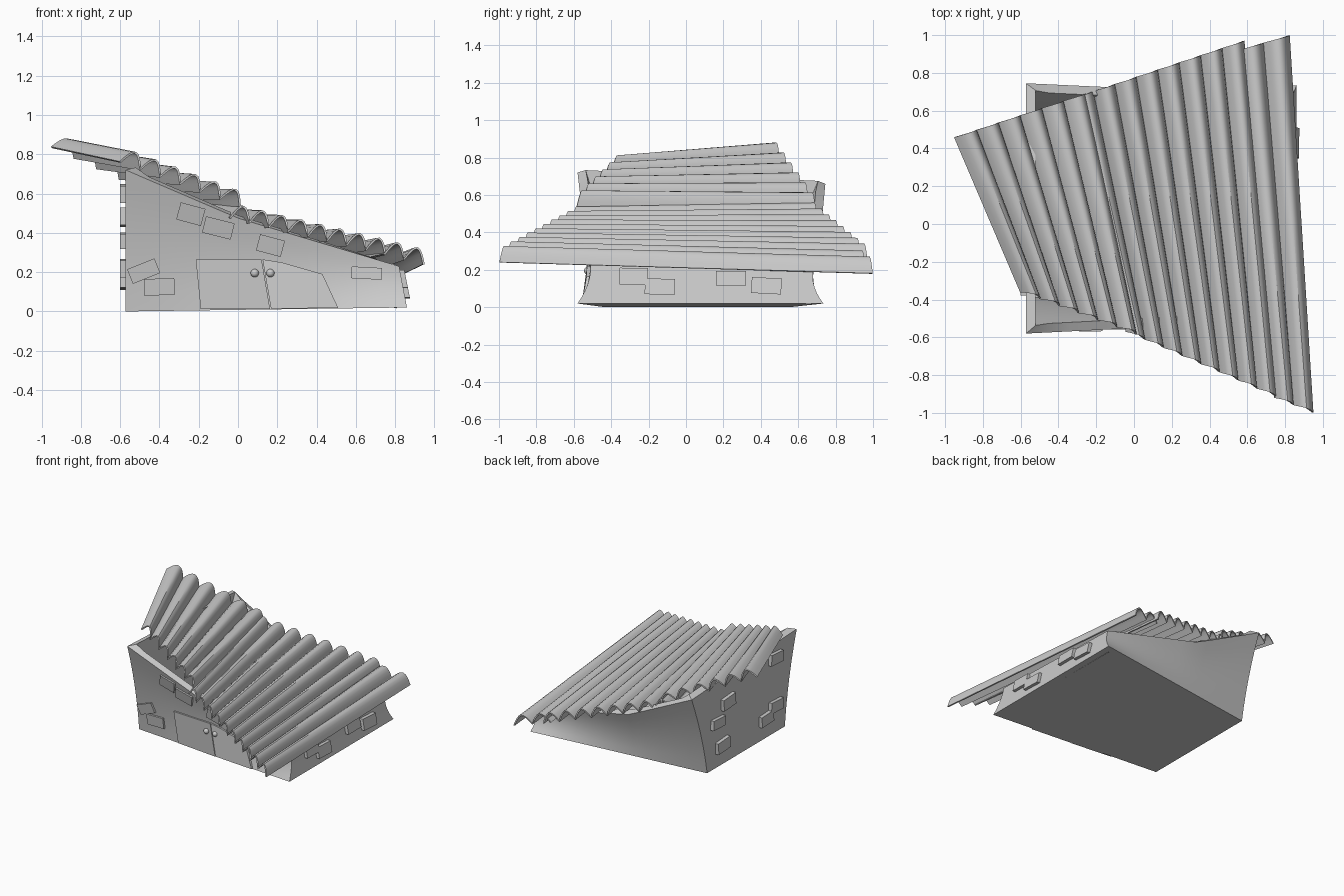
import bpy, bmesh, math
from mathutils import Vector

if "Cube" in bpy.data.objects:
    bpy.data.objects.remove(bpy.data.objects["Cube"])


def lerp(a, b, t):
    return a + (b - a) * t


def make(name, verts, faces, shell=None, smooth=None):
    me = bpy.data.meshes.new(name)
    me.from_pydata(verts, [], faces)
    bm = bmesh.new()
    bm.from_mesh(me)
    bmesh.ops.recalc_face_normals(bm, faces=bm.faces)
    bm.to_mesh(me)
    bm.free()
    ob = bpy.data.objects.new(name, me)
    bpy.context.collection.objects.link(ob)
    bpy.ops.object.select_all(action='DESELECT')
    ob.select_set(True)
    bpy.context.view_layer.objects.active = ob
    if shell:
        m = ob.modifiers.new("thickness", 'SOLIDIFY')
        m.thickness, m.offset, m.use_even_offset = shell
        bpy.ops.object.modifier_apply(modifier=m.name)
    if smooth:
        bpy.ops.object.shade_smooth_by_angle(angle=math.radians(smooth))
    return ob


# Warped wall surfaces: s runs left to right, t runs bottom to top
def wall_top(s, back):
    pts = [0.66, 0.38, 0.19] if back else [0.72, 0.475, 0.23]
    k = 0.41
    return lerp(pts[0], pts[1], s / k) if s < k else lerp(pts[1], pts[2], (s - k) / (1 - k))


def wall_point(s, t, back):
    low = lerp(0.55, 0.735, s) if back else lerp(-0.43, -0.58, s)
    high = lerp(0.745, 0.68, s) if back else lerp(-0.58, -0.51, s)
    bow = 0.08 * t * (1 - t) * (-1 if back else 1)
    x = lerp(-0.572, lerp(0.86, 0.82, t), s)
    return Vector((x, lerp(low, high, t) + bow, lerp(0.02 * s, wall_top(s, back), t)))


def front(x, z):
    s = (x + 0.572) / 1.42
    t = (z - 0.02 * s) / (wall_top(s, False) - 0.02 * s)
    return Vector((x, wall_point(s, t, False).y, z))


def right(y, z):
    return Vector((0.86 - 0.04 * (z - 0.02) / 0.2, y, z))


def left(y, z):
    return Vector((-0.572, y, z))


# House body: open-topped tub with thick walls
NS, NT = 12, 6
ring_len = 2 * (NS + 1)
verts, faces = [], []
for j in range(NT + 1):
    verts += [wall_point(i / NS, j / NT, False) for i in range(NS + 1)]
    verts += [wall_point(i / NS, j / NT, True) for i in reversed(range(NS + 1))]
for j in range(NT):
    for i in range(ring_len):
        a, b = j * ring_len + i, j * ring_len + (i + 1) % ring_len
        faces.append((a, b, b + ring_len, a + ring_len))
faces.append(tuple(reversed(range(ring_len))))
make("house_walls", verts, faces, (0.05, -1, True), 30)


# Slabs that follow a wall surface
def slab(name, pts, surf, out, depth):
    out = Vector(out)
    base = [surf(*p) for p in pts]
    n = len(base)
    v = [p - out * 0.025 for p in base] + [p + out * depth for p in base]
    f = [tuple(range(n)), tuple(range(n, 2 * n))]
    f += [(i, (i + 1) % n, (i + 1) % n + n, i + n) for i in range(n)]
    return make(name, v, f)


def brick(name, u, v, w, h, deg, surf, out, depth):
    c, s = math.cos(math.radians(deg)), math.sin(math.radians(deg))
    pts = [(u + a * w / 2 * c - b * h / 2 * s, v + a * w / 2 * s + b * h / 2 * c)
           for a, b in ((-1, -1), (1, -1), (1, 1), (-1, 1))]
    slab(name, pts, surf, out, depth)


# Double door with knobs
slab("door_left", [(-0.19, 0.012), (0.163, 0.012), (0.12, 0.265), (-0.215, 0.265)],
     front, (0, -1, 0), 0.014)
slab("door_right", [(0.168, 0.014), (0.51, 0.018), (0.43, 0.19), (0.22, 0.25), (0.125, 0.265)],
     front, (0, -1, 0), 0.014)
for i, x in enumerate((0.085, 0.165)):
    bpy.ops.mesh.primitive_uv_sphere_add(segments=16, ring_count=10, radius=0.021,
                                         location=front(x, 0.195) + Vector((0, -0.02, 0)))
    bpy.context.object.name = f"door_knob_{i}"
    bpy.ops.object.shade_smooth()

# Scattered bricks
bricks = {
    "front": (front, (0, -1, 0), 0.016, [
        (-0.48, 0.205, 0.15, 0.08, 22), (-0.40, 0.125, 0.155, 0.085, 3),
        (-0.24, 0.495, 0.13, 0.09, -15), (-0.10, 0.425, 0.15, 0.085, -14),
        (0.165, 0.335, 0.13, 0.085, -15), (0.655, 0.195, 0.155, 0.06, -3)]),
    "right": (right, (1, 0, 0), 0.025, [
        (-0.28, 0.165, 0.15, 0.09, -1), (-0.14, 0.11, 0.16, 0.085, -2),
        (0.24, 0.155, 0.16, 0.08, 0), (0.43, 0.115, 0.16, 0.085, -3)]),
    "left": (left, (-1, 0, 0), 0.028, [
        (-0.30, 0.60, 0.15, 0.085, 4), (0.30, 0.48, 0.15, 0.09, -4),
        (0.43, 0.36, 0.15, 0.075, 3), (0.37, 0.16, 0.15, 0.09, -4),
        (-0.30, 0.22, 0.15, 0.085, 3), (-0.18, 0.16, 0.15, 0.085, -3)]),
}
for side, (surf, out, depth, items) in bricks.items():
    for i, b in enumerate(items):
        brick(f"{side}_brick_{i}", *b, surf, out, depth)


# Corrugated roof sheets, given by four corners at valley height
def sheet(name, lf, rf, rb, lb, waves, height=0.072, seg=8, rows=4):
    lf, rf, rb, lb = map(Vector, (lf, rf, rb, lb))
    up = (rf - lf + rb - lb).cross(lb - lf + rb - rf).normalized()
    n = waves * seg
    v, f = [], []
    for j in range(rows + 1):
        for i in range(n + 1):
            u = i / n
            p = lerp(lerp(lf, rf, u), lerp(lb, rb, u), j / rows)
            v.append(p + up * height * abs(math.sin(math.pi * waves * u)))
    for j in range(rows):
        for i in range(n):
            a = j * (n + 1) + i
            f.append((a, a + 1, a + n + 2, a + n + 1))
    make(name, v, f, (0.01, 0, False), 40)


sheet("roof_sheet_upper", (-0.60, -0.36, 0.76), (0.01, -0.585, 0.535),
      (-0.26, 0.69, 0.515), (-0.95, 0.46, 0.835), 6)
sheet("roof_sheet_middle", (-0.04, -0.57, 0.475), (0.75, -0.915, 0.29),
      (0.58, 0.97, 0.25), (-0.33, 0.665, 0.50), 8)
sheet("roof_sheet_lower", (0.745, -0.92, 0.29), (0.945, -0.998, 0.24),
      (0.82, 0.998, 0.18), (0.55, 0.92, 0.245), 2)
